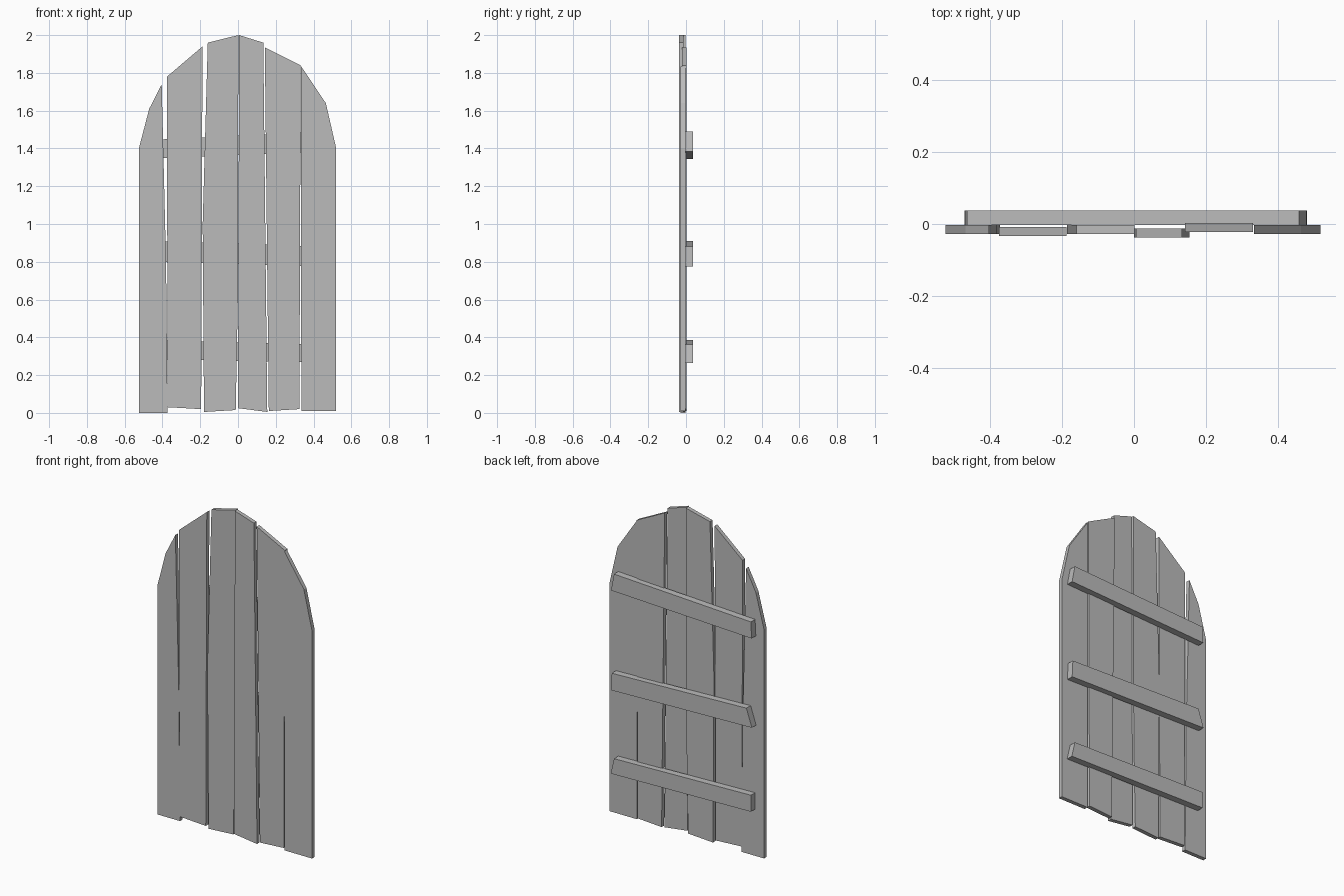
import bpy
import bmesh

cube = bpy.data.objects.get("Cube")
if cube:
    bpy.data.objects.remove(cube, do_unlink=True)

grey = bpy.data.materials.new("plain_grey")
grey.use_nodes = True
colour = (0.5, 0.5, 0.5, 1)
grey.diffuse_color = colour
grey.node_tree.nodes["Principled BSDF"].inputs["Base Color"].default_value = colour


def board(name, outline, front, thickness):
    """Extrude an outline in x and z backwards from the given front depth."""
    mesh = bpy.data.meshes.new(name)
    bm = bmesh.new()
    face = bm.faces.new([bm.verts.new((x, front, z)) for x, z in outline])
    back = bmesh.ops.extrude_face_region(bm, geom=[face])["geom"]
    moved = [v for v in back if isinstance(v, bmesh.types.BMVert)]
    bmesh.ops.translate(bm, verts=moved, vec=(0, thickness, 0))
    bmesh.ops.recalc_face_normals(bm, faces=bm.faces)
    bm.to_mesh(mesh)
    bm.free()
    mesh.materials.append(grey)
    obj = bpy.data.objects.new(name, mesh)
    bpy.context.collection.objects.link(obj)


# Upright planks, each with its own depth and uneven edges
planks = {
    "outer_right_plank": (-0.028, [(-0.525, 0), (-0.373, 0), (-0.381, 0.8),
                                   (-0.404, 1.74), (-0.47, 1.61), (-0.525, 1.4)]),
    "middle_right_plank": (-0.033, [(-0.373, 0.03), (-0.195, 0.02),
                                    (-0.188, 1.94), (-0.376, 1.78)]),
    "inner_right_plank": (-0.028, [(-0.18, 0.005), (-0.012, 0.015), (-0.001, 0.6),
                                   (0.002, 2), (-0.16, 1.96), (-0.187, 1)]),
    "inner_left_plank": (-0.038, [(0, 0.025), (0.155, 0.005),
                                  (0.134, 1.96), (0.006, 2)]),
    "middle_left_plank": (-0.022, [(0.163, 0.01), (0.325, 0.02),
                                   (0.332, 1.84), (0.142, 1.935)]),
    "outer_left_plank": (-0.028, [(0.335, 0.01), (0.52, 0.01), (0.52, 1.4),
                                  (0.465, 1.64), (0.334, 1.835)]),
}
for name, (front, outline) in planks.items():
    board(name, outline, front, 0.025)

# Slightly tilted battens across the back
battens = {
    "top_batten": [(-0.47, 1.345), (0.48, 1.385), (0.46, 1.49), (-0.465, 1.445)],
    "middle_batten": [(-0.472, 0.8), (0.48, 0.775), (0.475, 0.88), (-0.435, 0.91)],
    "bottom_batten": [(-0.465, 0.285), (0.482, 0.265), (0.46, 0.362), (-0.465, 0.386)],
}
for name, outline in battens.items():
    board(name, outline, -0.003, 0.041)
